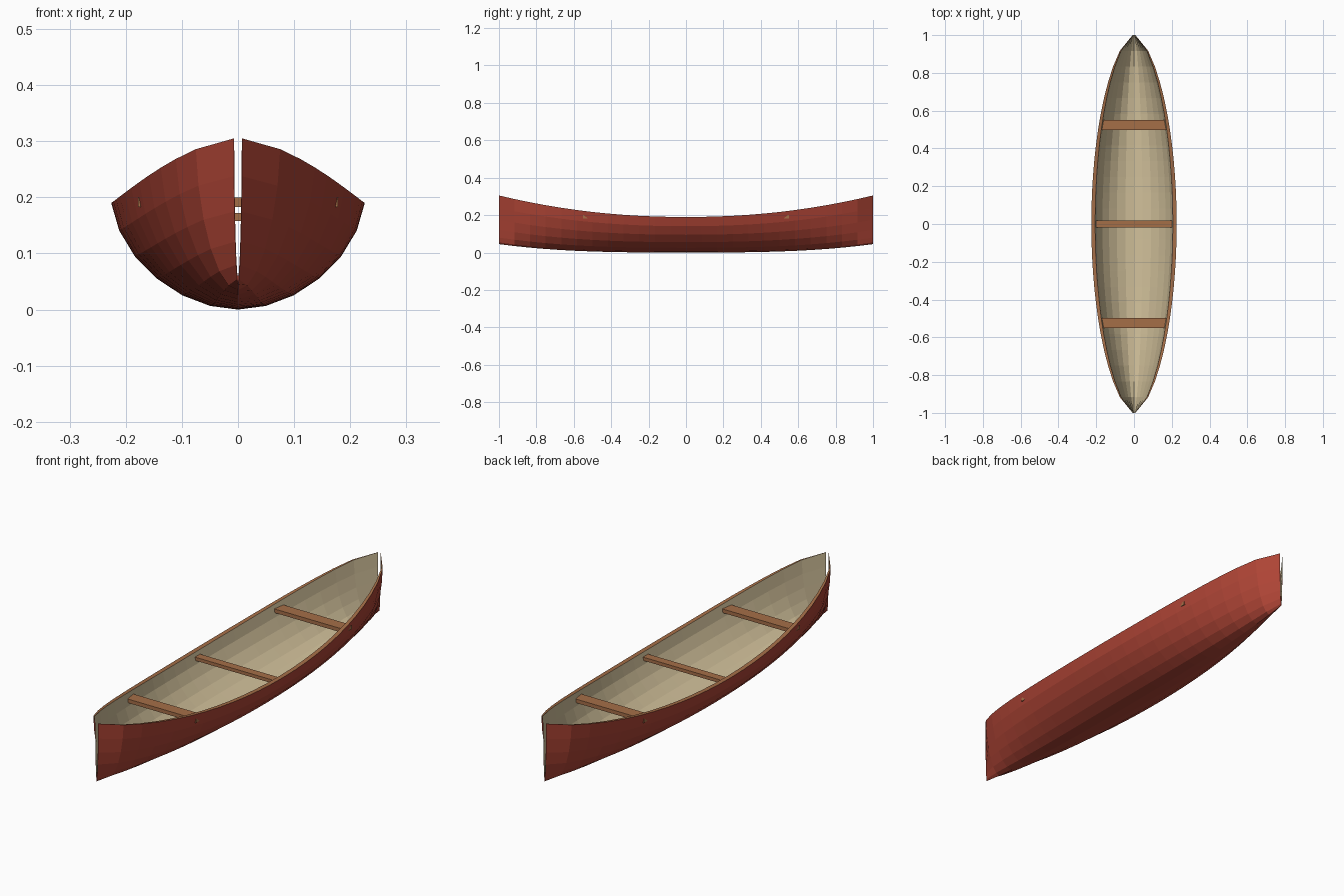
import bpy, bmesh, math

if "Cube" in bpy.data.objects:
    bpy.data.objects.remove(bpy.data.objects["Cube"])

def material(name, rgb):
    m = bpy.data.materials.new(name)
    m.diffuse_color = (*rgb, 1.0)
    m.use_nodes = True
    m.node_tree.nodes["Principled BSDF"].inputs["Base Color"].default_value = m.diffuse_color
    return m

red = material("red paint", (0.42, 0.058, 0.036))
cream = material("cream lining", (0.64, 0.53, 0.325))
wood = material("varnished wood", (0.376, 0.156, 0.064))

STATIONS, STEPS = 24, 6

def section(t, inner):
    """Points of one cross-section, from left rim under the keel to right rim."""
    half = max(0.226 * max(1 - t * t, 0) ** 0.6, 0.0075)
    keel = 0.045 * abs(t) ** 3
    sheer = 0.19 + 0.115 * abs(t) ** 2.1
    pts = []
    for k in range(-STEPS, STEPS + 1):
        f = abs(k) / STEPS
        a = f * math.pi / 2
        x = math.copysign(half * math.sin(a) * (0.82 + 0.18 * f), k)
        z = sheer - (sheer - keel) * math.cos(a)
        if inner:
            x *= 0.91
            z = sheer - (sheer - z) * 0.95
        pts.append((x, t, z))
    return pts

# hull: outer skin, inner lining, wooden rim and thin open ends
bm = bmesh.new()
ts = [-1 + 2 * i / STATIONS for i in range(STATIONS + 1)]
outer = [[bm.verts.new(p) for p in section(t, False)] for t in ts]
inner = [[bm.verts.new(p) for p in section(t, True)] for t in ts]

def face(verts, mat):
    bm.faces.new(verts).material_index = mat

last = 2 * STEPS
for i in range(STATIONS):
    for k in range(last):
        o, o2, n, n2 = outer[i], outer[i + 1], inner[i], inner[i + 1]
        face((o[k], o2[k], o2[k + 1], o[k + 1]), 0)
        face((n[k], n[k + 1], n2[k + 1], n2[k]), 1)
    for k in (0, last):
        face((o[k], n[k], n2[k], o2[k]), 2)
for i in (0, STATIONS):
    for k in range(last):
        face((outer[i][k], outer[i][k + 1], inner[i][k + 1], inner[i][k]), 0)
bmesh.ops.recalc_face_normals(bm, faces=bm.faces)
mesh = bpy.data.meshes.new("hull")
bm.to_mesh(mesh)
bm.free()
for m in (red, cream, wood):
    mesh.materials.append(m)
bpy.context.collection.objects.link(bpy.data.objects.new("hull", mesh))

# seats and centre thwart
def plank(name, y, z, size):
    bpy.ops.mesh.primitive_cube_add(size=1, location=(0, y, z))
    ob = bpy.context.object
    ob.name = name
    ob.scale = size
    ob.data.materials.append(wood)

plank("front_seat", -0.525, 0.191, (0.356, 0.053, 0.017))
plank("back_seat", 0.525, 0.191, (0.356, 0.053, 0.017))
plank("centre_thwart", 0, 0.165, (0.415, 0.036, 0.015))
